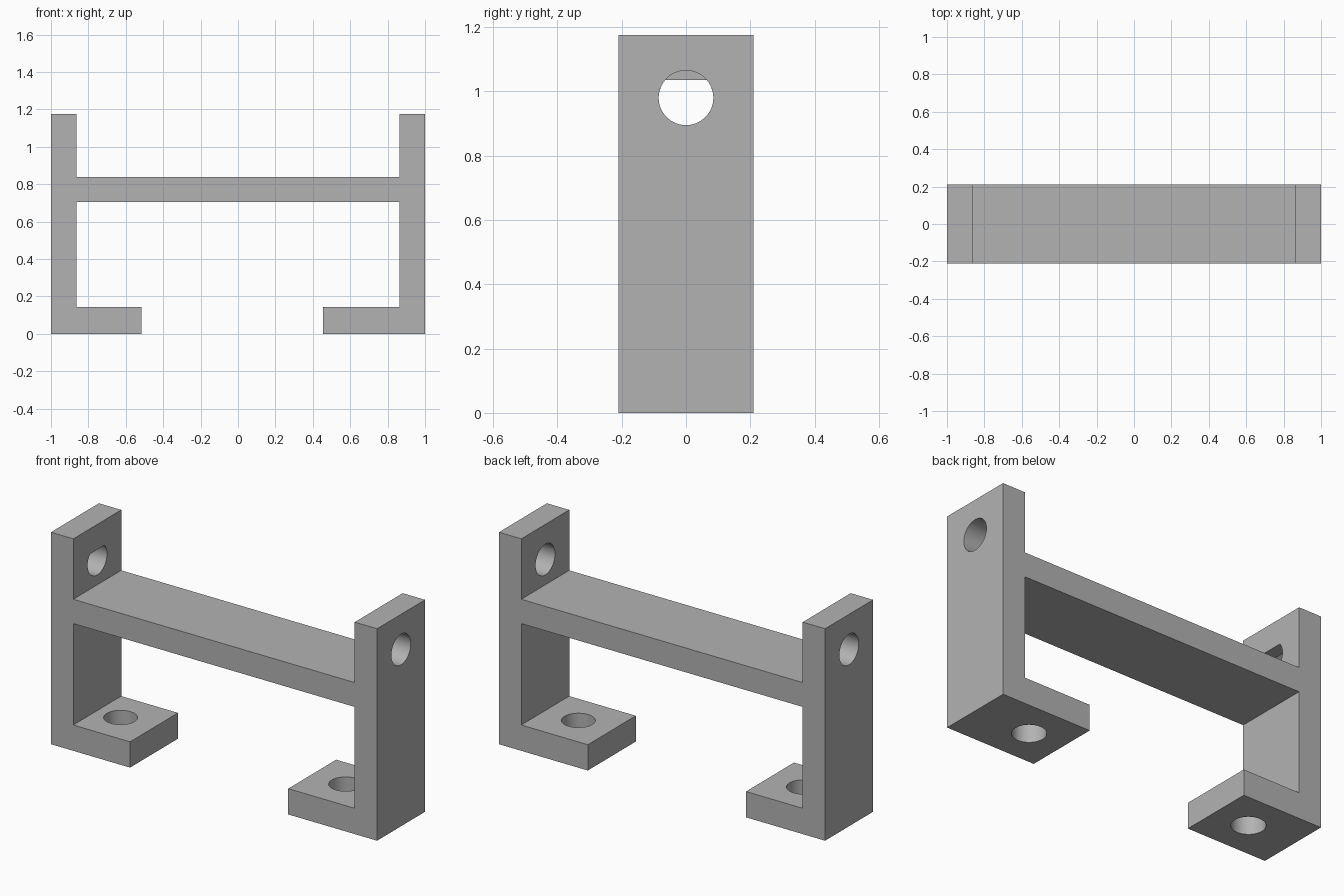
import bpy
import bmesh
import math
from mathutils import Matrix, Vector

cube = bpy.data.objects.get("Cube")
if cube:
    bpy.data.objects.remove(cube, do_unlink=True)

HALF_DEPTH = 0.21
WALL = 0.137
TOP = 1.175
BEAM_LOW, BEAM_HIGH = 0.705, 0.84
FOOT_HEIGHT = 0.143
LEFT_FOOT_END, RIGHT_FOOT_END = 0.455, -0.515
HOLE_RADIUS = 0.085
AXLE_Z = 0.98
FLAT_Z = 1.035

# Material
grey = bpy.data.materials.new("light_grey")
grey.use_nodes = True
grey.diffuse_color = (0.45, 0.45, 0.45, 1)
grey.node_tree.nodes["Principled BSDF"].inputs["Base Color"].default_value = grey.diffuse_color


def make_object(name, bm):
    bmesh.ops.recalc_face_normals(bm, faces=bm.faces)
    mesh = bpy.data.meshes.new(name)
    bm.to_mesh(mesh)
    bm.free()
    mesh.materials.append(grey)
    obj = bpy.data.objects.new(name, mesh)
    bpy.context.collection.objects.link(obj)
    return obj


def side_profile(sign, foot_end):
    """Upright, beam joint and foot of one side, from beam underside round to beam top."""
    inner, outer = sign * (1 - WALL), sign
    return [(inner, BEAM_LOW), (inner, FOOT_HEIGHT), (foot_end, FOOT_HEIGHT),
            (foot_end, 0), (outer, 0), (outer, TOP), (inner, TOP), (inner, BEAM_HIGH)]


def drill(target, start, end, flat_z=None):
    """Cut a round hole between two points, optionally with a flat top."""
    start, end = Vector(start), Vector(end)
    axis = end - start
    bm = bmesh.new()
    turn = axis.to_track_quat('Z', 'Y').to_matrix().to_4x4()
    bmesh.ops.create_cone(bm, cap_ends=True, segments=64, radius1=HOLE_RADIUS,
                          radius2=HOLE_RADIUS, depth=axis.length,
                          matrix=Matrix.Translation((start + end) / 2) @ turn)
    if flat_z is not None:
        cut = bmesh.ops.bisect_plane(bm, geom=bm.verts[:] + bm.edges[:] + bm.faces[:],
                                     plane_co=(0, 0, flat_z), plane_no=(0, 0, 1),
                                     clear_outer=True)
        rim = [e for e in cut["geom_cut"] if isinstance(e, bmesh.types.BMEdge)]
        bmesh.ops.holes_fill(bm, edges=[e for e in bm.edges if e.is_boundary] or rim)
    cutter = make_object("hole_cutter", bm)
    cutter.hide_render = True
    mod = target.modifiers.new("hole", 'BOOLEAN')
    mod.operation = 'DIFFERENCE'
    mod.solver = 'EXACT'
    mod.object = cutter
    bpy.context.view_layer.objects.active = target
    bpy.ops.object.modifier_apply(modifier=mod.name)
    bpy.data.objects.remove(cutter, do_unlink=True)


# Frame: two uprights with inward feet, joined by a beam
outline = side_profile(1, LEFT_FOOT_END) + side_profile(-1, RIGHT_FOOT_END)[::-1]
bm = bmesh.new()
face = bm.faces.new([bm.verts.new((x, -HALF_DEPTH, z)) for x, z in outline])
extruded = bmesh.ops.extrude_face_region(bm, geom=[face])["geom"]
bmesh.ops.translate(bm, vec=(0, 2 * HALF_DEPTH, 0),
                    verts=[v for v in extruded if isinstance(v, bmesh.types.BMVert)])
frame = make_object("bracket_frame", bm)

# Axle holes: plain on the left, flat-topped towards the inside on the right
drill(frame, (0.8, 0, AXLE_Z), (1.1, 0, AXLE_Z))
drill(frame, (-1.1, 0, AXLE_Z), (-0.8, 0, AXLE_Z), FLAT_Z)
drill(frame, (-1.1, 0, AXLE_Z), (-1 + WALL / 2, 0, AXLE_Z))

# Mounting holes in the feet
for x in (0.66, -0.72):
    drill(frame, (x, 0, -0.1), (x, 0, FOOT_HEIGHT + 0.1))

# Smooth bores, sharp corners
bpy.ops.object.select_all(action='DESELECT')
frame.select_set(True)
bpy.context.view_layer.objects.active = frame
bpy.ops.object.shade_smooth_by_angle(angle=math.radians(30))
